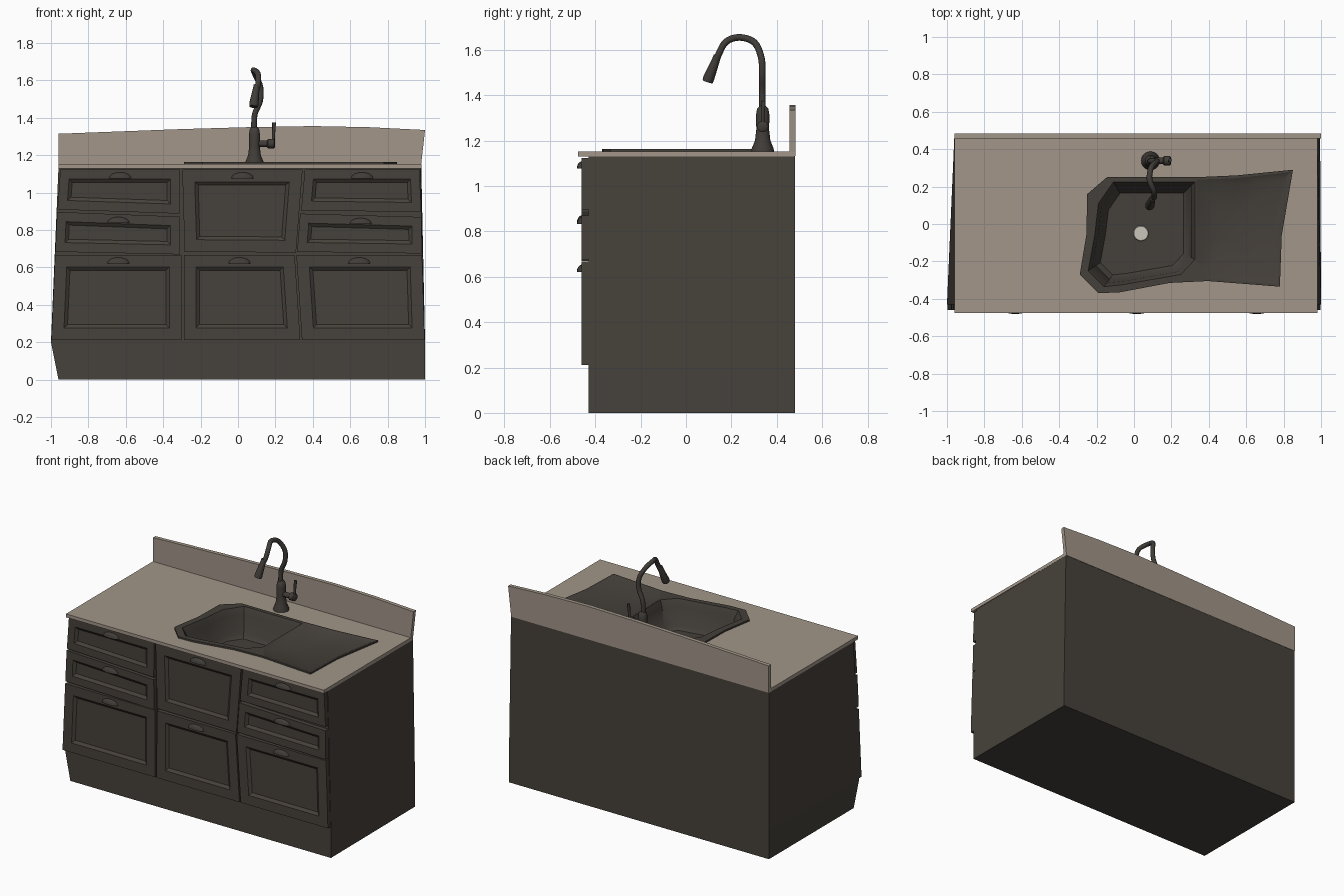
import bpy, bmesh, math
from mathutils import Vector

if "Cube" in bpy.data.objects:
    bpy.data.objects.remove(bpy.data.objects["Cube"])


def mat(name, rgb):
    m = bpy.data.materials.new(name)
    m.diffuse_color = (*rgb, 1)
    m.use_nodes = True
    m.node_tree.nodes["Principled BSDF"].inputs["Base Color"].default_value = m.diffuse_color
    return m


WOOD = mat("dark wood", (0.062, 0.053, 0.043))
STONE = mat("taupe stone", (0.36, 0.305, 0.25))
SINK = mat("dark composite", (0.058, 0.05, 0.042))
METAL = mat("dark metal", (0.052, 0.046, 0.04))
STEEL = mat("pale steel", (0.6, 0.56, 0.5))


def finish(bm, name, m, smooth=None):
    bmesh.ops.recalc_face_normals(bm, faces=bm.faces[:])
    me = bpy.data.meshes.new(name)
    bm.to_mesh(me)
    bm.free()
    ob = bpy.data.objects.new(name, me)
    bpy.context.collection.objects.link(ob)
    me.materials.append(m)
    if smooth:
        bpy.ops.object.select_all(action='DESELECT')
        ob.select_set(True)
        bpy.context.view_layer.objects.active = ob
        bpy.ops.object.shade_smooth_by_angle(angle=math.radians(smooth))
    return ob


def loft(name, rings, m, caps=(True, True), smooth=None):
    bm = bmesh.new()
    vs = [[bm.verts.new(p) for p in r] for r in rings]
    n = len(rings[0])
    for a, b in zip(vs, vs[1:]):
        for i in range(n):
            j = (i + 1) % n
            bm.faces.new((a[i], a[j], b[j], b[i]))
    if caps[0]:
        bm.faces.new(vs[0])
    if caps[1]:
        bm.faces.new(vs[-1])
    return finish(bm, name, m, smooth)


def plate(name, outlines, z0, z1, m):
    """Flat slab whose later outlines are holes."""
    bm = bmesh.new()
    edges = []
    for o in outlines:
        v = [bm.verts.new((x, y, z0)) for x, y in o]
        edges += [bm.edges.new((v[i], v[(i + 1) % len(v)])) for i in range(len(v))]
    bmesh.ops.triangle_fill(bm, edges=edges, use_beauty=True, normal=(0, 0, 1))
    ext = bmesh.ops.extrude_face_region(bm, geom=bm.faces[:], use_keep_orig=True)
    for e in ext["geom"]:
        if isinstance(e, bmesh.types.BMVert):
            e.co.z = z1
    return finish(bm, name, m)


def scaled(o, f, c):
    return [(c[0] + (x - c[0]) * f, c[1] + (y - c[1]) * f) for x, y in o]


def at(o, z):
    return [(x, y, z) for x, y in o]


def tube(name, path, radii, m, sides=14):
    pts = [Vector(p) for p in path]
    rings = []
    for i, p in enumerate(pts):
        d = (pts[min(i + 1, len(pts) - 1)] - pts[max(i - 1, 0)]).normalized()
        ref = Vector((1, 0, 0)) if abs(d.x) < 0.8 else Vector((0, 1, 0))
        u = (ref - d * ref.dot(d)).normalized()
        v = d.cross(u)
        rings.append([p + radii[i] * (u * math.cos(t) + v * math.sin(t))
                      for t in (2 * math.pi * k / sides for k in range(sides))])
    return loft(name, rings, m, smooth=45)


# cabinet carcass, bulging slightly at the plinth line
def ring(xl, xr, xlb, xrb, z):
    return [(xl, -0.43, z), (xr, -0.43, z), (xrb, 0.48, z), (xlb, 0.48, z)]


loft("cabinet_body", [ring(-0.96, 1.0, -0.96, 0.995, 0),
                      ring(-1.0, 1.0, -0.96, 0.995, 0.2),
                      ring(-0.96, 0.975, -0.96, 0.98, 1.132)], WOOD, (True, False))


# framed drawer and door fronts: TL, TR, BR, BL corners in x, z
FRONTS = {
    "left_top_drawer": ((-.95, 1.123), (-.31, 1.123), (-.312, .888), (-.965, .91), .05),
    "left_mid_drawer": ((-.967, .897), (-.312, .872), (-.31, .67), (-.977, .684), .05),
    "left_door": ((-.978, .668), (-.302, .668), (-.302, .212), (-.998, .212), .065),
    "centre_top_door": ((-.298, 1.123), (.345, 1.123), (.31, .68), (-.285, .684), .065),
    "centre_door": ((-.288, .668), (.303, .668), (.333, .212), (-.29, .212), .065),
    "right_top_drawer": ((.357, 1.123), (.97, 1.123), (.98, .897), (.338, .905), .05),
    "right_mid_drawer": ((.332, .888), (.98, .87), (.982, .675), (.316, .684), .05),
    "right_door": ((.312, .668), (.984, .668), (.998, .212), (.342, .212), .065),
}
for name, (*c, border) in FRONTS.items():
    bm = bmesh.new()
    back = [bm.verts.new((x, -0.428, z)) for x, z in c]
    front = [bm.verts.new((x, -0.46, z)) for x, z in c]
    for i in range(4):
        j = (i + 1) % 4
        bm.faces.new((back[i], back[j], front[j], front[i]))
    bm.faces.new(back)
    f = bm.faces.new(front)
    bmesh.ops.recalc_face_normals(bm, faces=bm.faces[:])
    bmesh.ops.inset_region(bm, faces=[f], thickness=border, use_even_offset=True)
    bmesh.ops.inset_region(bm, faces=[f], thickness=0.018, depth=-0.014, use_even_offset=True)
    finish(bm, name, WOOD)
    # cup pull
    bm = bmesh.new()
    bmesh.ops.create_uvsphere(bm, u_segments=16, v_segments=8, radius=1)
    bmesh.ops.bisect_plane(bm, geom=bm.verts[:] + bm.edges[:] + bm.faces[:],
                           plane_co=(0, 0, 0), plane_no=(0, 0, -1), clear_outer=True)
    bmesh.ops.holes_fill(bm, edges=[e for e in bm.edges if e.is_boundary])
    cx, top = (c[0][0] + c[1][0]) / 2, (c[0][1] + c[1][1]) / 2
    for v in bm.verts:
        v.co = (cx + v.co.x * .06, -.458 + v.co.y * .023, top - .046 + v.co.z * .032)
    finish(bm, name + "_handle", METAL, 40)

# sink outlines
RIM = [(-.25, .16), (-.145, .25), (.325, .25), (.55, .26), (.85, .29), (.79, -.06),
       (.78, -.335), (.395, -.305), (.19, -.315), (-.075, -.365), (-.19, -.37),
       (-.29, -.27), (-.255, -.06)]
BOWL = [(-.19, .11), (-.11, .225), (.325, .225), (.325, -.19), (.25, -.27),
        (-.065, -.325), (-.16, -.335), (-.245, -.25), (-.21, -.06)]
BOARD = [(.335, .237), (.55, .245), (.838, .277), (.778, -.06), (.768, -.322),
         (.395, -.292), (.335, -.2)]

# worktop with sink opening
plate("countertop", [[(-.96, -.477), (.98, -.477), (.98, .48), (-.96, .48)],
                     scaled(RIM, .965, (.25, -.04))], 1.13, 1.153, STONE)

# curved-top backsplash
SPLASH = [(-.96, 1.132), (.977, 1.132), (1.0, 1.335), (.7, 1.35), (.4, 1.356),
          (.05, 1.35), (-.3, 1.34), (-.96, 1.315)]
loft("backsplash", [[(x, y, z) for x, z in SPLASH] for y in (.457, .483)], STONE)

# sink: rim, bowl, draining board, drain
plate("sink_rim", [RIM, BOWL, BOARD], 1.15, 1.164, SINK)
loft("sink_bowl", [at(BOWL, 1.164), at(scaled(BOWL, .93, (.05, -.05)), 1.12),
                   at(scaled(BOWL, .86, (.05, -.05)), 1.0),
                   at(scaled(BOWL, .78, (.05, -.05)), .975)], SINK, (False, True), 35)
loft("draining_board", [at(BOARD, 1.164), at(scaled(BOARD, .85, (.55, 0)), 1.148),
                        at(scaled(BOARD, .3, (.48, -.02)), 1.132)], SINK, (False, True), 35)
tube("sink_drain", [(.037, -.05, .973), (.037, -.05, .981)], [.042, .038], STEEL, 20)

# tap: turned base, bent neck, spray head, side lever
BX, BY = .088, .338
tube("tap_base", [(BX, BY, z) for z in (1.15, 1.166, 1.2, 1.25, 1.31, 1.34, 1.352)],
     [.05, .048, .034, .028, .03, .025, .014], METAL, 20)

ctrl = [Vector(p) for p in [(.085, .336, 1.34), (.09, .336, 1.42), (.118, .336, 1.49),
                            (.12, .332, 1.565), (.092, .302, 1.632), (.083, .238, 1.655),
                            (.106, .178, 1.637), (.108, .146, 1.585), (.095, .13, 1.54)]]
path = []
ext = [ctrl[0]] + ctrl + [ctrl[-1]]
for i in range(len(ctrl) - 1):           # smooth curve through the control points
    a, b, c, d = ext[i:i + 4]
    for k in range(5):
        t = k / 5
        path.append(.5 * (2 * b + (c - a) * t + (2 * a - 5 * b + 4 * c - d) * t * t
                          + (3 * b - a - 3 * c + d) * t ** 3))
path.append(ctrl[-1])
tube("tap_neck", path, [.015] * len(path), METAL)
tube("tap_spray_head", [(.1, .138, 1.575), (.096, .13, 1.55), (.085, .1, 1.475), (.083, .095, 1.46)],
     [.016, .018, .025, .023], METAL, 16)
tube("tap_lever_hub", [(BX, BY, 1.262), (.155, BY, 1.262), (.16, BY, 1.262), (.192, BY, 1.262), (.198, BY, 1.262)],
     [.017, .017, .025, .025, .018], METAL, 16)
tube("tap_lever", [(.187, BY, 1.25), (.19, BY, 1.31), (.193, BY + .004, 1.375)],
     [.008, .008, .01], METAL, 10)
